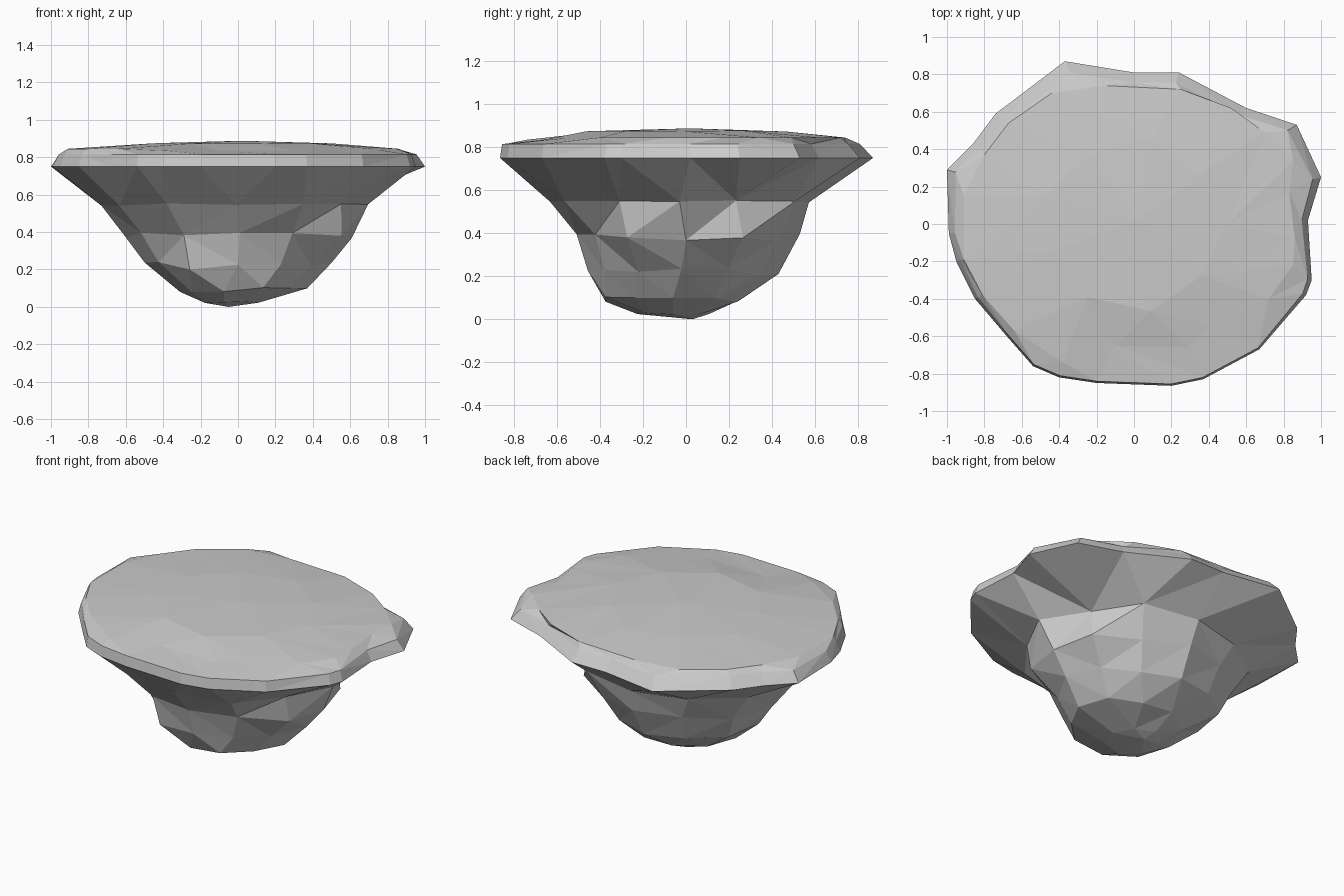
import bpy, bmesh, math, random

if "Cube" in bpy.data.objects:
    bpy.data.objects.remove(bpy.data.objects["Cube"])

random.seed(4)
bm = bmesh.new()


def ring(points):
    """Add a closed loop of vertices sorted by angle."""
    points = sorted(points, key=lambda p: math.atan2(p[1], p[0]) % math.tau)
    return [bm.verts.new(p) for p in points]


def oval(cx, cy, rx, ry, z, factors, dz=0.015):
    """Uneven oval outline, one radius factor per corner."""
    n = len(factors)
    return ring([(cx + rx * f * math.cos(math.tau * i / n),
                  cy + ry * f * math.sin(math.tau * i / n),
                  z + random.uniform(-dz, dz)) for i, f in enumerate(factors)])


def zip_rings(low, high):
    """Join two loops of any size with triangles, following the angle."""
    def angle(loop, i):
        v = loop[i % len(loop)].co
        return math.atan2(v.y, v.x) % math.tau + math.tau * (i // len(loop))
    i = j = 0
    while i < len(low) or j < len(high):
        a, b = low[i % len(low)], high[j % len(high)]
        step_low = j >= len(high) or (
            i < len(low) and angle(low, i + 1) <= angle(high, j + 1))
        if step_low:
            i += 1
            bm.faces.new((a, low[i % len(low)], b))
        else:
            j += 1
            bm.faces.new((a, high[j % len(high)], b))


def fan(loop, point):
    """Close a loop with triangles to one centre point."""
    c = bm.verts.new(point)
    for k, v in enumerate(loop):
        bm.faces.new((v, loop[(k + 1) % len(loop)], c))


# outer rim and the edge of the nearly flat top
rim = [(1, .25), (.87, .53), (.6, .62), (.24, .81), (0, .81), (-.37, .87),
       (-.74, .59), (-.86, .43), (-1, .29), (-.99, -.05), (-.95, -.2),
       (-.85, -.4), (-.68, -.6), (-.54, -.76), (-.4, -.82), (-.2, -.85),
       (.2, -.865), (.37, -.83), (.67, -.67), (.92, -.38), (.95, -.3), (.93, .02)]
plate = [(.85, .34), (.7, .49), (.52, .62), (.25, .72), (-.16, .74), (-.44, .7),
         (-.67, .54), (-.8, .37), (-.91, .15), (-.91, -.19), (-.81, -.38),
         (-.64, -.57), (-.38, -.74), (-.1, -.65), (.3, -.66), (.4, -.54),
         (.72, -.4), (.85, -.22), (.86, -.08), (.83, .17)]

# rocky underside, bottom to top
rings = [
    oval(-.04, -.06, .15, .17, .025, [1, .9, 1, .9, 1, 1, 1], .005),
    oval(.03, -.06, .34, .33, .09, [1, 1, .95, 1, 1, 1, 1, 1, 1, .9]),
    oval(0, -.02, .5, .45, .22,
         [1, .95, .93, 1, 1, 1.05, 1, .98, 1.03, .97, .92, .9], .025),
    oval(.01, 0, .61, .53, .38,
         [.98, 1, .92, 1, .95, 1, 1, 1, .98, .96, .92, 1.03], .02),
    oval(-.01, -.03, .72, .62, .55,
         [.98, .85, 1, .97, .95, 1, 1, 1, 1.03, .97, 1, .9], .01),
    ring([(x, y, .75) for x, y in rim]),
    ring([(x * f, y * f, .815) for x, y in rim
          for f in [.965 - .04 * max(y, -.6)]]),
    ring([(x, y, .845 - .01 * (y < -.6)) for x, y in plate]),
    oval(0, 0, .5, .45, .875, [1, .9, 1.05, .95, 1, .9, 1, 1.05, .95], .003),
]
for a, b in zip(rings, rings[1:]):
    zip_rings(a, b)
fan(rings[0], (-.05, .03, 0))
fan(rings[-1], (.02, .02, .888))

bmesh.ops.recalc_face_normals(bm, faces=bm.faces[:])
mesh = bpy.data.meshes.new("floating_rock")
bm.to_mesh(mesh)
bm.free()
bpy.context.collection.objects.link(bpy.data.objects.new("floating_rock", mesh))
